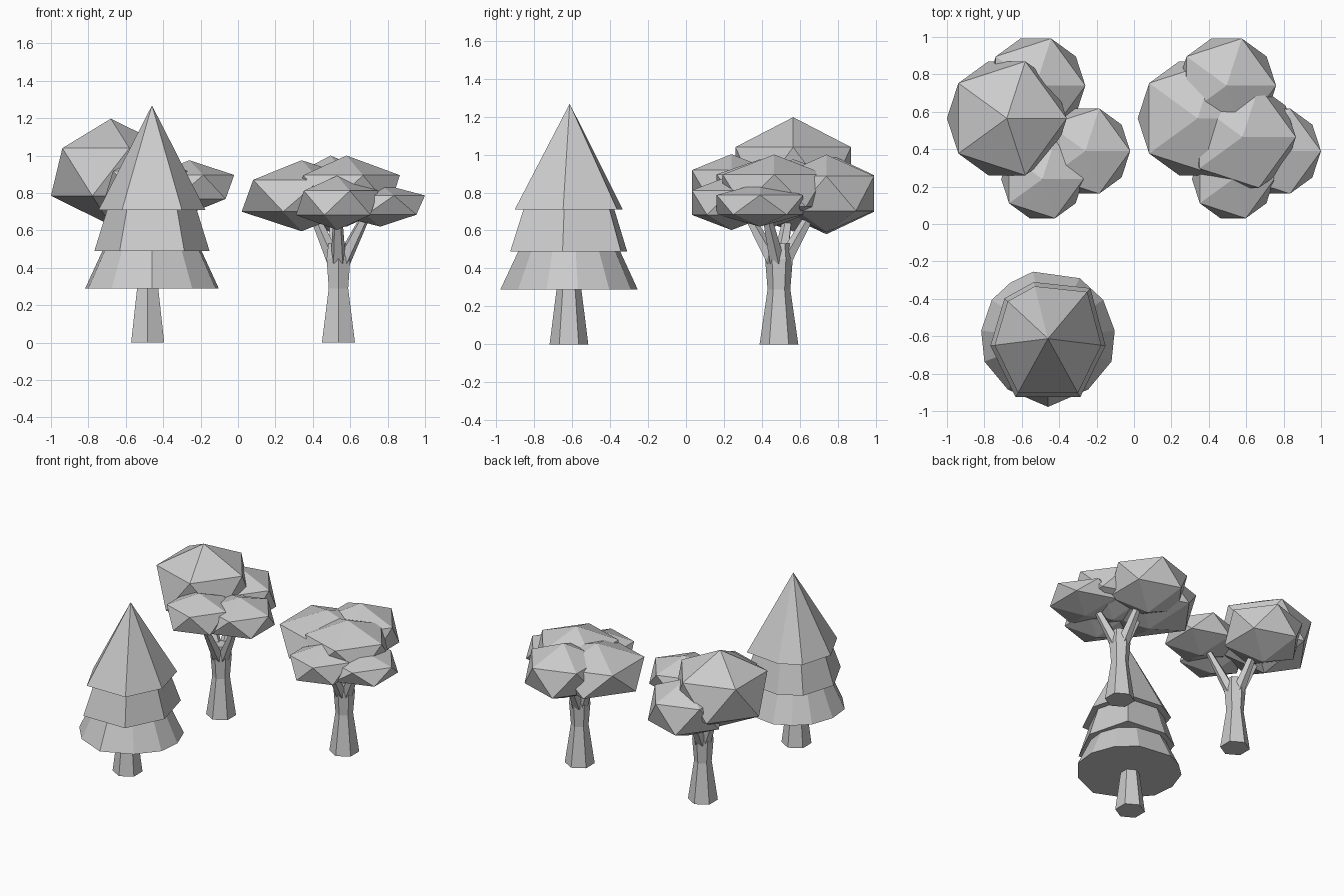
import bpy, bmesh, math
from mathutils import Vector, Matrix

if "Cube" in bpy.data.objects:
    bpy.data.objects.remove(bpy.data.objects["Cube"])


def finish(bm, name):
    bmesh.ops.recalc_face_normals(bm, faces=bm.faces)
    me = bpy.data.meshes.new(name)
    bm.to_mesh(me)
    bm.free()
    ob = bpy.data.objects.new(name, me)
    bpy.context.collection.objects.link(ob)
    return ob


def loft(bm, rings):
    """Skin a list of closed rings (lists of points); one-point last ring is an apex."""
    vs = [[bm.verts.new(p) for p in r] for r in rings]
    bm.faces.new(vs[0])
    for a, b in zip(vs, vs[1:]):
        n = len(a)
        for i in range(n):
            j = (i + 1) % n
            if len(b) == 1:
                bm.faces.new((a[i], a[j], b[0]))
            else:
                bm.faces.new((a[i], a[j], b[j], b[i]))
    if len(vs[-1]) > 2:
        bm.faces.new(vs[-1])


def hexagon(cx, cy, z, r):
    return [(cx + r * math.cos(math.radians(30 + 60 * k)),
             cy + r * math.sin(math.radians(30 + 60 * k)), z) for k in range(6)]


def branch(bm, a, b, r1, r2):
    a, b = Vector(a), Vector(b)
    d = b - a
    rot = d.to_track_quat('Z', 'Y').to_matrix().to_4x4()
    bmesh.ops.create_cone(bm, cap_ends=True, segments=5, radius1=r1, radius2=r2,
                          depth=d.length, matrix=Matrix.Translation((a + b) / 2) @ rot)


# Conifer: three skirts with irregular outlines
CX, CY = -0.46, -0.613
wide = [(0, -.365), (.215, -.272), (.34, -.122), (.357, .043), (.295, .208), (.17, .323),
        (-.08, .358), (-.2, .3), (-.3, .208), (-.357, .043), (-.34, -.122), (-.215, -.272)]
slim = [(-.16, -.29), (.16, -.29), (.285, -.035), (.21, .25), (-.07, .28),
        (-.215, .2), (-.285, -.035)]


def outline(pts, s, z):
    return [(CX + s * x, CY + s * y, z) for x, y in pts]


for name, rings in (
        ("conifer_lower_skirt", [outline(wide, 1, .29), outline(wide, .73, .5)]),
        ("conifer_middle_skirt", [outline(slim, 1.08, .49), outline(slim, .83, .72)]),
        ("conifer_top_cone", [outline(slim, 1, .71), [(CX, CY, 1.268)]])):
    bm = bmesh.new()
    loft(bm, rings)
    finish(bm, name)

# Conifer trunk
bm = bmesh.new()
loft(bm, [hexagon(-.483, -.617, 0, .102), hexagon(-.483, -.617, .3, .064)])
finish(bm, "conifer_trunk")

# Broadleaf trees: crown clumps as (x, y, z, radius, half height), x relative to trunk
trees = {
    "tall_tree": (-.483, [(-.197, .565, .912, .358, .285), (-.042, .74, .795, .296, .215),
                          (.223, .39, .832, .268, .143), (-.007, .24, .85, .246, .152)]),
    "flat_tree": (.537, [(-.197, .565, .785, .358, .19), (-.042, .74, .795, .296, .205),
                         (.223, .39, .735, .268, .115), (-.007, .24, .747, .246, .145),
                         (.043, .465, .81, .319, .19)]),
}
for name, (tx, clumps) in trees.items():
    ty = .49
    # Trunk with branches into the crown
    bm = bmesh.new()
    loft(bm, [hexagon(tx, ty, z, r) for z, r in
              ((0, .102), (.29, .06), (.45, .073), (.53, .062))])
    for x, y, z, r, h in clumps[:4]:
        branch(bm, (tx + x * .12, ty + (y - ty) * .12, .44),
               (tx + x * .75, ty + (y - ty) * .75, .72), .042, .022)
    finish(bm, name + "_trunk")
    # Faceted leaf clumps
    for i, (x, y, z, r, h) in enumerate(clumps):
        bm = bmesh.new()
        bmesh.ops.create_icosphere(bm, subdivisions=1, radius=1)
        bmesh.ops.transform(bm, verts=bm.verts, matrix=Matrix.Translation((tx + x, y, z))
                            @ Matrix.Diagonal((r, r, h, 1)))
        finish(bm, f"{name}_leaves_{i + 1}")
